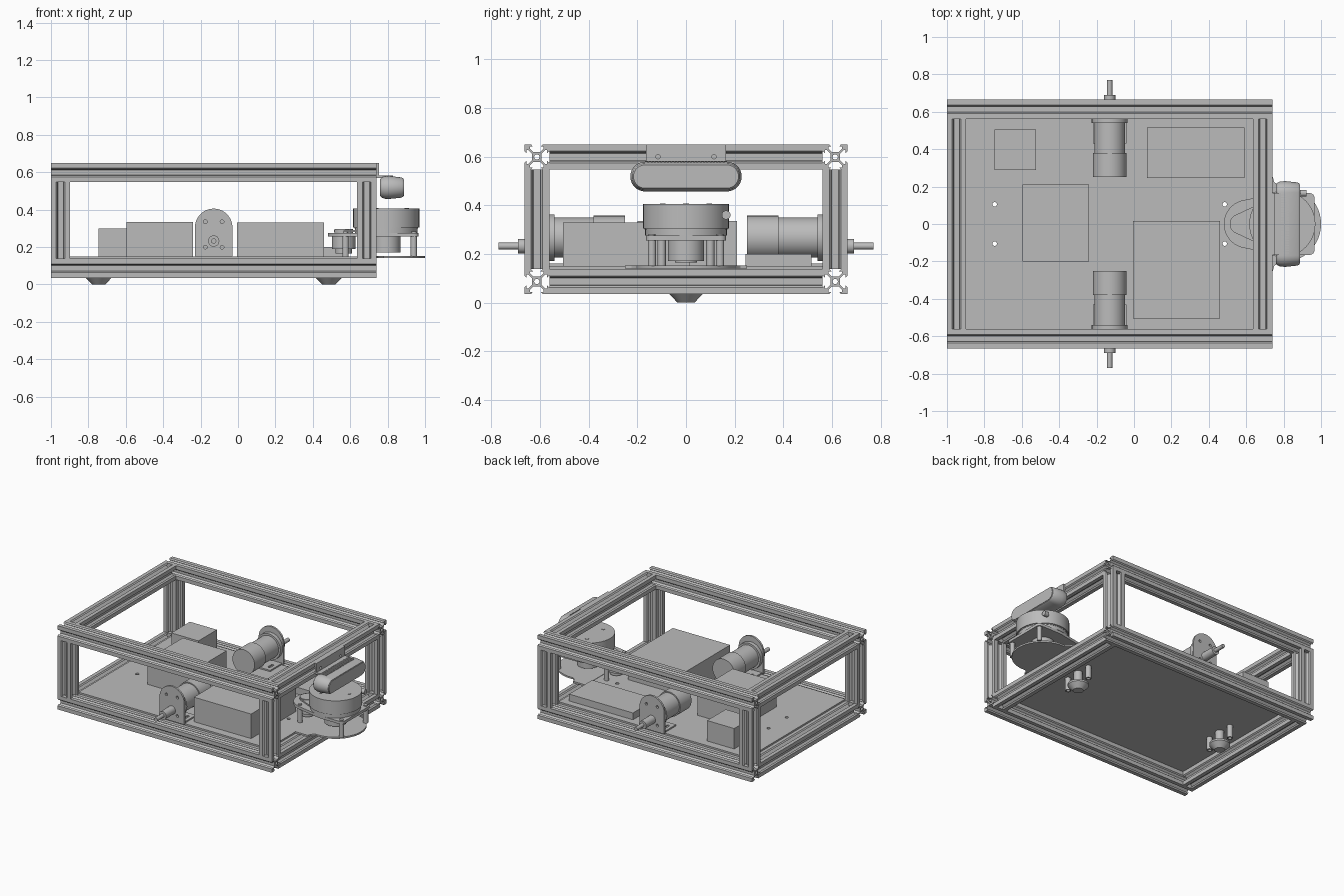
import bpy, bmesh
from math import sin, cos, pi, radians
from mathutils import Matrix, Vector

cube = bpy.data.objects.get("Cube")
if cube:
    bpy.data.objects.remove(cube, do_unlink=True)

grey = bpy.data.materials.new("plain_grey")
grey.use_nodes = True
grey.diffuse_color = (0.5, 0.5, 0.5, 1)
grey.node_tree.nodes["Principled BSDF"].inputs["Base Color"].default_value = (0.5, 0.5, 0.5, 1)

# Local profile axes (u, v) and extrusion axis for each direction
AXES = {
    "x": Matrix(((0, 0, 1), (1, 0, 0), (0, 1, 0))).to_4x4(),
    "y": Matrix(((1, 0, 0), (0, 0, -1), (0, 1, 0))).to_4x4(),
    "z": Matrix.Identity(4),
}
parts = []


def add_mesh(name, mesh):
    mesh.materials.clear()
    mesh.materials.append(grey)
    obj = bpy.data.objects.new(name, mesh)
    bpy.context.collection.objects.link(obj)
    parts.append(obj)
    return obj


def prism(name, loops, axis, start, end, at=(0, 0)):
    """Extrude a filled profile (outer loop, then holes) along an axis."""
    curve = bpy.data.curves.new(name, "CURVE")
    curve.dimensions = "2D"
    curve.fill_mode = "BOTH"
    curve.extrude = abs(end - start) / 2
    for loop in loops:
        spline = curve.splines.new("POLY")
        spline.points.add(len(loop) - 1)
        for point, (u, v) in zip(spline.points, loop):
            point.co = (u + at[0], v + at[1], 0, 1)
        spline.use_cyclic_u = True
    temp = bpy.data.objects.new(name + "_profile", curve)
    bpy.context.collection.objects.link(temp)
    graph = bpy.context.evaluated_depsgraph_get()
    mesh = bpy.data.meshes.new_from_object(temp.evaluated_get(graph))
    bpy.data.objects.remove(temp, do_unlink=True)
    bm = bmesh.new()
    bm.from_mesh(mesh)
    bmesh.ops.remove_doubles(bm, verts=bm.verts, dist=1e-5)
    bmesh.ops.recalc_face_normals(bm, faces=bm.faces)
    bm.to_mesh(mesh)
    bm.free()
    offset = Vector([(start + end) / 2 if a == axis else 0 for a in "xyz"])
    mesh.transform(Matrix.Translation(offset) @ AXES[axis])
    return add_mesh(name, mesh)


def arc(r, u=0, v=0, a=0, b=360, n=40):
    steps = n if b - a == 360 else n + 1
    angles = [radians(a + (b - a) * i / n) for i in range(steps)]
    return [(u + r * cos(t), v + r * sin(t)) for t in angles]


def rect(u0, u1, v0, v1):
    return [(u0, v0), (u1, v0), (u1, v1), (u0, v1)]


def box(name, x0, x1, y0, y1, z0, z1):
    return prism(name, [rect(x0, x1, y0, y1)], "z", z0, z1)


def cylinder(name, r, axis, start, end, at, hole=0):
    loops = [arc(r)] + ([arc(hole, n=20)] if hole else [])
    return prism(name, loops, axis, start, end, at)


def hull(name, points):
    bm = bmesh.new()
    for p in points:
        bm.verts.new(p)
    res = bmesh.ops.convex_hull(bm, input=bm.verts)
    loose = {v for v in res["geom_interior"] if isinstance(v, bmesh.types.BMVert)}
    bmesh.ops.delete(bm, geom=list(loose), context="VERTS")
    bmesh.ops.dissolve_limit(bm, angle_limit=0.01, verts=bm.verts, edges=bm.edges)
    bmesh.ops.recalc_face_normals(bm, faces=bm.faces)
    mesh = bpy.data.meshes.new(name)
    bm.to_mesh(mesh)
    bm.free()
    return add_mesh(name, mesh)


# Slotted extrusion profile: one side turned four times
HALF = 0.0515
side = [(10, 10), (10, 4.6), (8.2, 3.1), (8.2, 5.5), (6.6, 5.5), (3.9, 2.8)]
side += [(x, -y) for x, y in reversed(side[1:])]
slot_profile = []
for k in range(4):
    c, s = cos(-k * pi / 2), sin(-k * pi / 2)
    slot_profile += [((x * c - y * s) * HALF / 10, (x * s + y * c) * HALF / 10) for x, y in side]
bore = arc(0.011, n=16)


def rail(name, axis, start, end, at):
    prism(name, [slot_profile, bore], axis, start, end, at)


# Frame
X0, X1, Y, Z0, Z1 = -0.9485, 0.6885, 0.6135, 0.0865, 0.5985
for label, z in (("lower", Z0), ("upper", Z1)):
    for end, y in (("front", -Y), ("back", Y)):
        rail(f"{label}_{end}_rail", "x", -1, 0.74, (y, z))
    for end, x in (("right", X0), ("left", X1)):
        rail(f"{label}_{end}_cross_rail", "y", -Y + HALF, Y - HALF, (x, z))
for x in (X0, X1):
    for y in (-Y, Y):
        rail("corner_post", "z", Z0 + HALF, Z1 - HALF, (x, y))

# Floor with the caster screw holes
caster_x = (-0.745, 0.485)
holes = [arc(0.012, x, y, n=20) for x in caster_x for y in (-0.105, 0.105)]
prism("floor_plate", [rect(-0.9, 0.64, -0.565, 0.565)] + holes, "z", 0.138, 0.15)

# Casters hung on hollow spacers
for x in caster_x:
    hull("caster_cup", [(x + u, v, z) for r, z in ((0.035, 0), (0.07, 0.036), (0.07, 0.05))
                        for u, v in arc(r, n=32)])
    cylinder("caster_neck", 0.03, "z", 0.045, 0.14, (x, 0))
    for y in (-0.105, 0.105):
        cylinder("caster_spacer", 0.02, "z", 0.045, 0.138, (x, y), hole=0.012)

# Equipment boxes on the floor
box("small_box", -0.745, -0.525, 0.29, 0.505, 0.15, 0.30)
box("middle_box", -0.595, -0.24, -0.2, 0.21, 0.15, 0.335)
box("large_box", -0.005, 0.46, -0.505, 0.015, 0.15, 0.33)
box("flat_box", 0.07, 0.59, 0.245, 0.515, 0.15, 0.20)

# Two drive motors with upright brackets
MX, MZ = -0.13, 0.267
for s in (-1, 1):
    at = (MX, MZ)
    cylinder("motor_can", 0.09, "y", s * 0.25, s * 0.38, at)
    cylinder("gearbox", 0.082, "y", s * 0.38, s * 0.54, at)
    cylinder("gearbox_flange", 0.096, "y", s * 0.54, s * 0.568, at)
    outline = [(MX - 0.1, 0.15), (MX + 0.1, 0.15)] + arc(0.1, MX, 0.305, 0, 180)
    screws = [arc(0.01, MX + u, MZ + v, n=16) for u in (-0.045, 0.045) for v in (-0.068, 0.068)]
    prism("motor_bracket", [outline] + screws, "y", s * 0.568, s * 0.582, (0, 0))
    slots = [rect(MX + u - 0.01, MX + u + 0.01, s * 0.49 - 0.025, s * 0.49 + 0.025)
             for u in (-0.055, 0.055)]
    foot = rect(MX - 0.09, MX + 0.09, min(s * 0.43, s * 0.582), max(s * 0.43, s * 0.582))
    prism("bracket_foot", [foot] + slots, "z", 0.15, 0.16)
    cylinder("shaft_boss", 0.03, "y", s * 0.58, s * 0.69, (MX, 0.232))
    cylinder("motor_shaft", 0.014, "y", s * 0.68, s * 0.77, (MX, 0.232))

# Scanner platform with a flared neck
LX = 0.793
edge = arc(0.205, 0.795, 0, -95, 95)
neck = [(0.765, 0.212), (0.75, 0.225), (0.742, 0.25), (0.64, 0.25)]
platform = edge + neck + [(x, -y) for x, y in reversed(neck)]
prism("scanner_platform", [platform], "z", 0.14, 0.152)

# Scanner base, spacers, drive and rotating head
legs = [(0.575, 0.1), (0.575, -0.1), (0.94, 0.14), (0.94, -0.14)]
outline = arc(0.13, 0.61) + arc(0.165, LX)
for x, y in legs[2:]:
    outline += arc(0.025, x, y, n=16)
hull("scanner_base", [(u, v, z) for u, v in outline for z in (0.255, 0.275)])
for x, y in legs:
    cylinder("scanner_spacer", 0.017, "z", 0.15, 0.256, (x, y))
    cylinder("spacer_screw", 0.014, "z", 0.27, 0.282, (x, y))
cylinder("scanner_motor", 0.062, "z", 0.19, 0.256, (0.565, 0))
cylinder("scanner_motor_tip", 0.045, "z", 0.165, 0.19, (0.565, 0))
cylinder("scanner_hub", 0.075, "z", 0.17, 0.256, (LX, 0))
cylinder("drive_pulley", 0.05, "z", 0.275, 0.295, (0.565, 0))
hull("drive_belt", [(u, v, z) for u, v in arc(0.053, 0.565) + arc(0.15, LX) for z in (0.28, 0.29)])
cylinder("scanner_collar", 0.168, "z", 0.275, 0.302, (LX, 0))
cylinder("scanner_head", 0.177, "z", 0.305, 0.405, (LX, 0))
cylinder("head_seam", 0.17, "z", 0.30, 0.306, (LX, 0))
for u, v in arc(0.11, LX, 0, n=3):
    cylinder("head_screw", 0.012, "z", 0.404, 0.408, (u, v))
cylinder("scanner_lens", 0.018, "x", 0.89, 0.922, (0.165, 0.36))


# Camera: rounded bar, face plate, fins and hanger
def stadium(h, length=0.168, z=0.518):
    return arc(h, length, z, -90, 90, 20) + arc(h, -length, z, 90, 270, 20)


sections = ((0.758, 0.042), (0.768, 0.054), (0.785, 0.06), (0.81, 0.061), (0.875, 0.054), (0.884, 0.048))
hull("camera_body", [(x, y, z) for x, h in sections for y, z in stadium(h)])
prism("camera_face", [stadium(0.044)], "x", 0.88, 0.888)
for i in range(24):
    y = -0.155 + i * 0.31 / 23
    box("camera_fin", 0.785, 0.83, y - 0.003, y + 0.003, 0.56, 0.583)
hanger_holes = [arc(0.009, y, 0.6, n=16) for y in (-0.115, 0.115)]
prism("camera_hanger", [rect(-0.165, 0.165, 0.575, 0.65)] + hanger_holes, "x", 0.74, 0.753)
box("camera_arm", 0.74, 0.785, -0.165, 0.165, 0.57, 0.583)

# Smooth round parts, keep hard edges
bpy.ops.object.select_all(action="DESELECT")
for obj in parts:
    obj.select_set(True)
bpy.context.view_layer.objects.active = parts[0]
bpy.ops.object.shade_smooth_by_angle(angle=radians(30))
